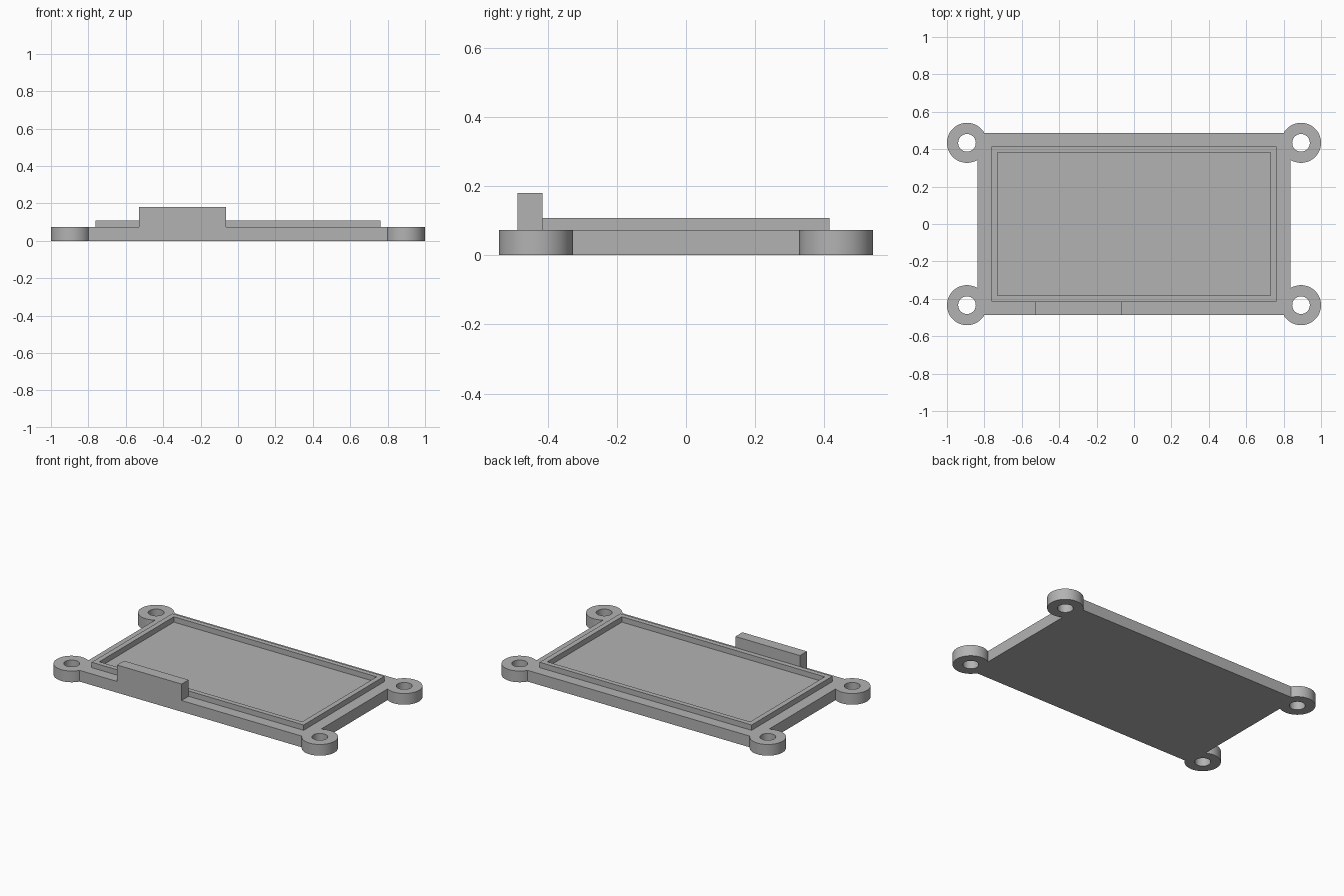
import bpy

if "Cube" in bpy.data.objects:
    bpy.data.objects.remove(bpy.data.objects["Cube"], do_unlink=True)

# Heights of the plate, rim and tab
PLATE_TOP, RIM_TOP, TAB_TOP = 0.073, 0.108, 0.18
LUG_X, LUG_Y, LUG_R, HOLE_R = 0.893, 0.434, 0.107, 0.047

grey = bpy.data.materials.new("plain grey")
grey.use_nodes = True
grey.diffuse_color = (0.45, 0.45, 0.45, 1)
grey.node_tree.nodes["Principled BSDF"].inputs["Base Color"].default_value = grey.diffuse_color


def finish(name):
    ob = bpy.context.object
    ob.name = name
    ob.data.materials.append(grey)
    return ob


def box(name, x0, x1, y0, y1, z0, z1):
    bpy.ops.mesh.primitive_cube_add(size=1, location=((x0 + x1) / 2, (y0 + y1) / 2, (z0 + z1) / 2))
    ob = finish(name)
    ob.scale = (x1 - x0, y1 - y0, z1 - z0)
    bpy.ops.object.transform_apply(location=True, rotation=False, scale=True)
    return ob


def cylinder(name, x, y, radius, z0, z1):
    bpy.ops.mesh.primitive_cylinder_add(vertices=64, radius=radius, depth=z1 - z0,
                                        location=(x, y, (z0 + z1) / 2))
    return finish(name)


def combine(target, other, operation):
    mod = target.modifiers.new("combine", "BOOLEAN")
    mod.operation = operation
    mod.solver = "EXACT"
    mod.object = other
    bpy.ops.object.select_all(action="DESELECT")
    target.select_set(True)
    bpy.context.view_layer.objects.active = target
    bpy.ops.object.modifier_apply(modifier=mod.name)
    bpy.data.objects.remove(other, do_unlink=True)


# Base plate with four drilled corner lugs
plate = box("base_plate", -0.837, 0.837, -0.487, 0.487, 0, PLATE_TOP)
corners = [(sx * LUG_X, sy * LUG_Y) for sx in (-1, 1) for sy in (-1, 1)]
for x, y in corners:
    combine(plate, cylinder("corner_lug", x, y, LUG_R, 0, PLATE_TOP), "UNION")
for x, y in corners:
    combine(plate, cylinder("screw_hole", x, y, HOLE_R, -0.1, 0.2), "DIFFERENCE")
bpy.ops.object.shade_smooth_by_angle()

# Raised rectangular rim, open in the middle down to the plate
rim = box("raised_rim", -0.763, 0.763, -0.415, 0.415, PLATE_TOP, RIM_TOP)
combine(rim, box("rim_opening", -0.73, 0.73, -0.383, 0.383, 0, 0.2), "DIFFERENCE")

# Upright tab on the front edge
box("front_tab", -0.53, -0.065, -0.487, -0.415, PLATE_TOP, TAB_TOP)
